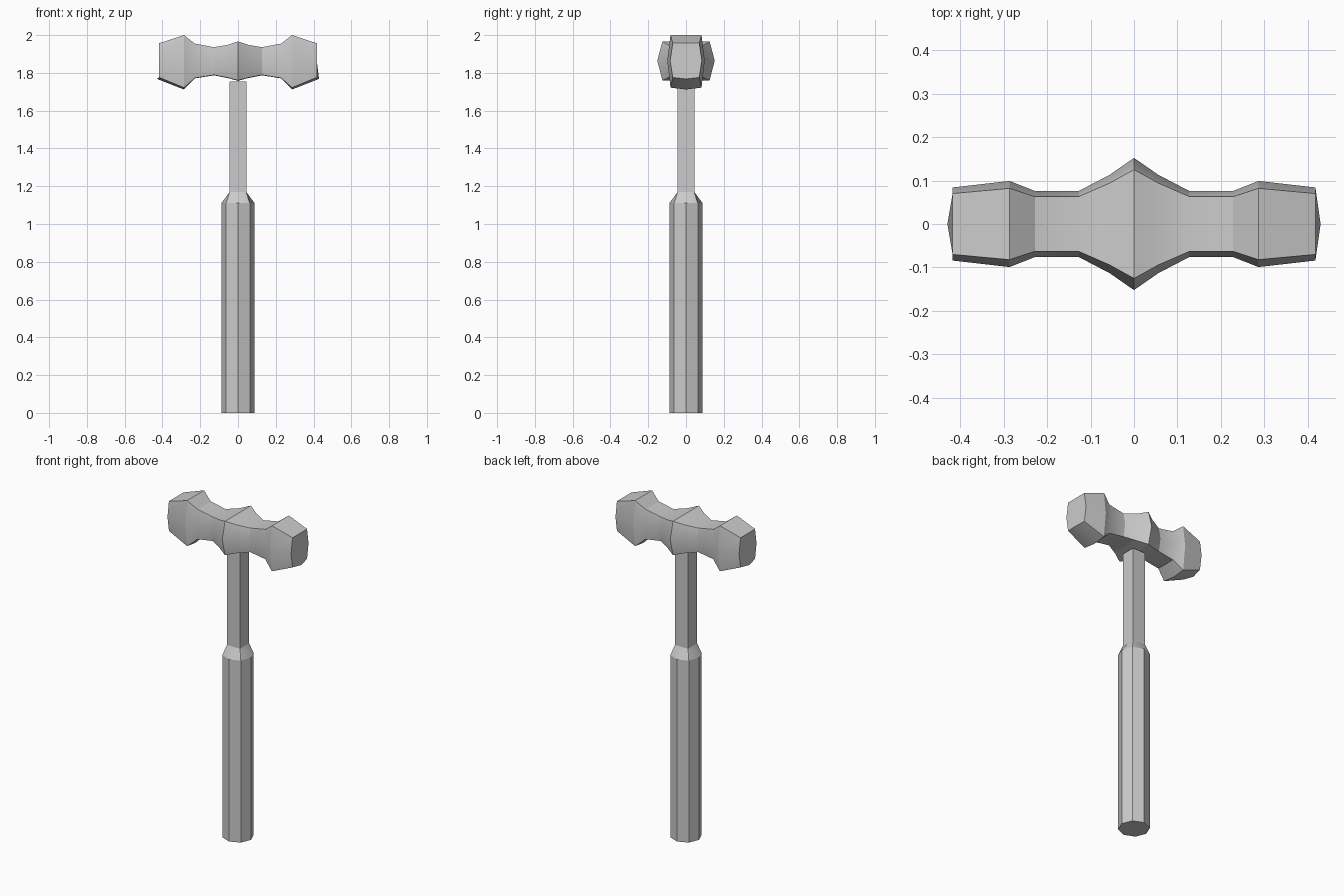
import bpy, bmesh, math

if "Cube" in bpy.data.objects:
    bpy.data.objects.remove(bpy.data.objects["Cube"])


def loft(name, rings):
    """Skin a list of matching closed rings and cap both ends."""
    bm = bmesh.new()
    loops = [[bm.verts.new(p) for p in ring] for ring in rings]
    n = len(loops[0])
    for a, b in zip(loops, loops[1:]):
        for i in range(n):
            j = (i + 1) % n
            bm.faces.new((a[i], a[j], b[j], b[i]))
    bm.faces.new(loops[0])
    bm.faces.new(loops[-1])
    bmesh.ops.recalc_face_normals(bm, faces=bm.faces)
    mesh = bpy.data.meshes.new(name)
    bm.to_mesh(mesh)
    bm.free()
    obj = bpy.data.objects.new(name, mesh)
    bpy.context.collection.objects.link(obj)
    bpy.ops.object.select_all(action='DESELECT')
    obj.select_set(True)
    bpy.context.view_layer.objects.active = obj
    bpy.ops.object.shade_smooth_by_angle(angle=math.radians(25))
    return obj


def octagon(r, z):
    return [(r * math.cos(i * math.pi / 4), r * math.sin(i * math.pi / 4), z)
            for i in range(8)]


def square(h, z):
    # Square with midpoints, so it matches the octagon point for point
    d = [(1, 0), (1, 1), (0, 1), (-1, 1), (-1, 0), (-1, -1), (0, -1), (1, -1)]
    return [(h * x, h * y, z) for x, y in d]


# Handle: octagonal grip, and square shaft above it
loft("handle", [octagon(0.088, 0), octagon(0.088, 1.11),
                square(0.044, 1.17), square(0.044, 1.755)])


# Head: sections from the striking face to the centre
# x, top half width, middle half width, top z, bottom z, keel x push, keel drop
half = [
    (0.417, 0.070, 0.084, 1.957, 1.776, 0.012, 0.008),
    (0.286, 0.082, 0.099, 2.000, 1.722, 0.0, 0.010),
    (0.228, 0.063, 0.076, 1.955, 1.773, 0.0, 0.002),
    (0.127, 0.063, 0.076, 1.936, 1.789, 0.0, 0.002),
    (0.056, 0.094, 0.113, 1.948, 1.775, 0.0, 0.002),
    (0.000, 0.125, 0.152, 1.967, 1.760, 0.0, 0.002),
]


def head_ring(sec, side):
    x, wt, wm, zt, zb, push, drop = sec
    zm = 1.865
    x, xk = side * x, side * (x + push)
    return [(x, -wt, zt), (x, wt, zt), (x, wm, zm), (x, wt, zb),
            (xk, 0, zb - drop), (x, -wt, zb), (x, -wm, zm)]


loft("hammer_head", [head_ring(s, -1) for s in half] +
     [head_ring(s, 1) for s in reversed(half[:-1])])
